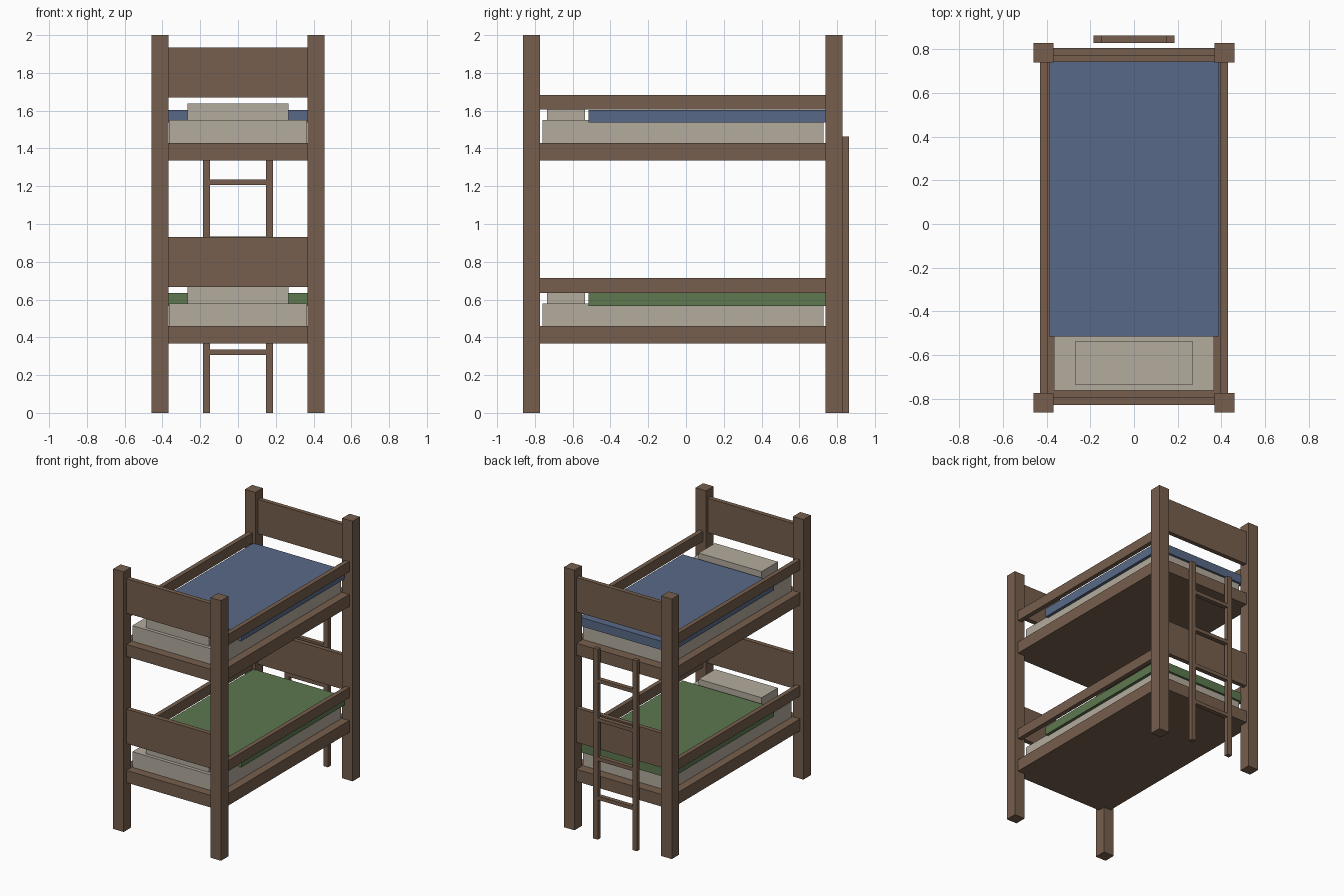
import bpy

if "Cube" in bpy.data.objects:
    bpy.data.objects.remove(bpy.data.objects["Cube"])


def material(name, rgb):
    m = bpy.data.materials.new(name)
    m.diffuse_color = (*rgb, 1.0)
    m.use_nodes = True
    m.node_tree.nodes["Principled BSDF"].inputs["Base Color"].default_value = m.diffuse_color
    return m


WOOD = material("brown wood", (0.181, 0.114, 0.074))
CREAM = material("cream linen", (0.456, 0.407, 0.337))
BLUE = material("blue blanket", (0.098, 0.141, 0.242))
GREEN = material("green blanket", (0.109, 0.188, 0.080))


def box(name, x, y, z, mat):
    """Box spanning the (low, high) ranges on each axis."""
    bpy.ops.mesh.primitive_cube_add(size=1)
    ob = bpy.context.object
    ob.name = name
    ob.location = [(a + b) / 2 for a, b in (x, y, z)]
    ob.scale = [b - a for a, b in (x, y, z)]
    bpy.ops.object.transform_apply(location=True, rotation=False, scale=True)
    ob.data.materials.append(mat)
    return ob


def pair(s, a, b):
    """Range a..b mirrored to side s."""
    return (a, b) if s > 0 else (-b, -a)


# Corner posts
for side, s in (("left", -1), ("right", 1)):
    for end, y in (("front", (-0.862, -0.772)), ("back", (0.738, 0.828))):
        box(f"{end}_{side}_post", pair(s, 0.369, 0.459), y, (0, 2), WOOD)

# Two bunks: base height, end board bottom and blanket colour
for bunk, z, board, mat in (("lower", 0.367, 0.667, GREEN),
                            ("upper", 1.337, 1.670, BLUE)):
    # Solid bed base
    box(f"{bunk}_base", (-0.43, 0.43), (-0.828, 0.804), (z, z + 0.093), WOOD)
    # Bedding
    box(f"{bunk}_mattress", (-0.366, 0.366), (-0.761, 0.727),
        (z + 0.093, z + 0.213), CREAM)
    box(f"{bunk}_pillow", (-0.268, 0.268), (-0.735, -0.536),
        (z + 0.213, z + 0.302), CREAM)
    box(f"{bunk}_blanket", (-0.389, 0.389), (-0.515, 0.744),
        (z + 0.2, z + 0.267), mat)
    # Guard rails along both sides
    for side, s in (("left", -1), ("right", 1)):
        box(f"{bunk}_{side}_guard_rail", pair(s, 0.395, 0.43),
            (-0.785, 0.765), (z + 0.268, z + 0.346), WOOD)
    # Boards at both ends
    for end, y in (("front", (-0.828, -0.792)), ("back", (0.770, 0.804))):
        box(f"{bunk}_{end}_board", (-0.38, 0.38), y,
            (board, board + 0.265), WOOD)

# Ladder behind the back end
LADDER_Y = (0.828, 0.862)
for side, s in (("left", -1), ("right", 1)):
    box(f"ladder_{side}_rail", pair(s, 0.147, 0.186), LADDER_Y, (0, 1.464), WOOD)
for i in range(4):
    z = 0.307 + 0.3 * i
    box(f"ladder_rung_{i + 1}", (-0.147, 0.147), LADDER_Y, (z, z + 0.028), WOOD)
